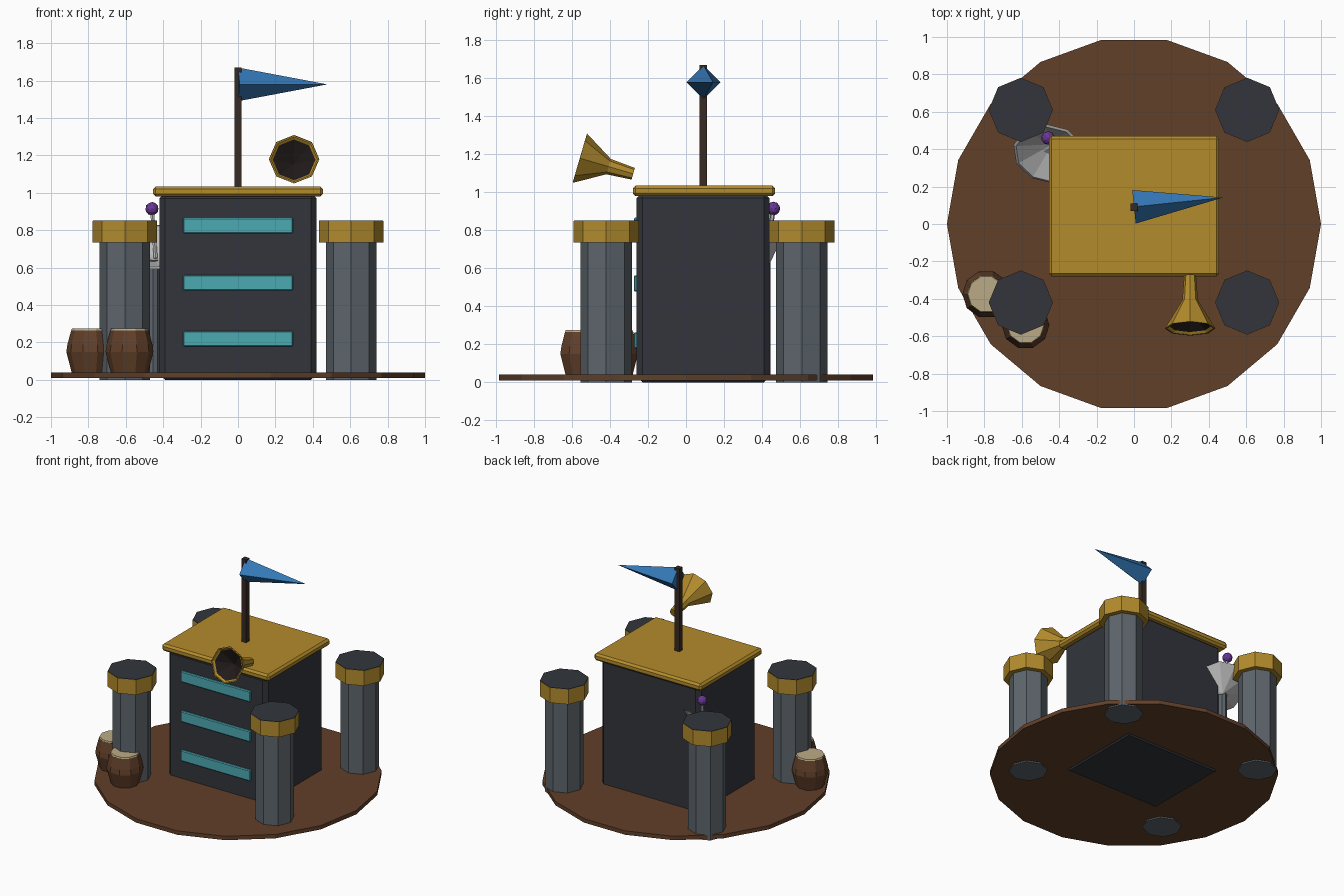
import bpy, bmesh, math
from mathutils import Vector

if "Cube" in bpy.data.objects:
    bpy.data.objects.remove(bpy.data.objects["Cube"])


def material(name, rgb):
    m = bpy.data.materials.new(name)
    m.diffuse_color = (*rgb, 1)
    m.use_nodes = True
    m.node_tree.nodes["Principled BSDF"].inputs["Base Color"].default_value = m.diffuse_color
    return m


WOOD = material("wood", (0.12, 0.05, 0.022))
DARK_WOOD = material("dark_wood", (0.04, 0.024, 0.016))
SLATE = material("slate", (0.032, 0.036, 0.045))
STONE = material("stone", (0.11, 0.13, 0.15))
GOLD = material("gold", (0.45, 0.26, 0.025))
TEAL = material("teal", (0.07, 0.40, 0.45))
BLUE = material("blue", (0.035, 0.19, 0.48))
SKIN = material("drum_skin", (0.50, 0.41, 0.24))
BLACK = material("black", (0.015, 0.011, 0.01))
PURPLE = material("purple", (0.14, 0.04, 0.30))
METAL = material("metal", (0.5, 0.5, 0.5))


def finish(name, bm, mat):
    bmesh.ops.recalc_face_normals(bm, faces=bm.faces)
    me = bpy.data.meshes.new(name)
    bm.to_mesh(me)
    bm.free()
    me.materials.append(mat)
    ob = bpy.data.objects.new(name, me)
    bpy.context.collection.objects.link(ob)
    return ob


def box(name, lo, hi, mat, bevel=0):
    bm = bmesh.new()
    bmesh.ops.create_cube(bm, size=1)
    lo, hi = Vector(lo), Vector(hi)
    for v in bm.verts:
        v.co = (lo + hi) / 2 + v.co * (hi - lo)
    if bevel:
        bmesh.ops.bevel(bm, geom=bm.edges[:], offset=bevel, segments=1,
                        affect='EDGES', profile=0.5)
    return finish(name, bm, mat)


def lathe(name, profile, sides, loc, mat, axis=(0, 0, 1), caps=True):
    """Faceted turned shape from (radius, height) points along an axis."""
    bm = bmesh.new()
    rings = []
    for r, z in profile:
        if r == 0:
            rings.append([bm.verts.new((0, 0, z))] * sides)
        else:
            rings.append([bm.verts.new((r * math.cos(a), r * math.sin(a), z))
                          for a in (2 * math.pi * i / sides for i in range(sides))])
    for a, b in zip(rings, rings[1:]):
        for i in range(sides):
            j = (i + 1) % sides
            bm.faces.new(list(dict.fromkeys((a[i], a[j], b[j], b[i]))))
    if caps:
        for ring in (rings[0], rings[-1]):
            if ring[0] is not ring[1]:
                bm.faces.new(ring)
    ob = finish(name, bm, mat)
    ob.location = loc
    if tuple(axis) != (0, 0, 1):
        ob.rotation_euler = Vector(axis).to_track_quat('Z', 'Y').to_euler()
    return ob


# Round platform and central block with its roof slab
lathe("platform", [(1, 0.01), (1, 0.04)], 18, (0, 0, 0), WOOD)
box("main_block", (-0.42, -0.26, 0), (0.42, 0.44, 1.0), SLATE, 0.03)
box("roof_slab", (-0.455, -0.28, 0.98), (0.455, 0.47, 1.035), GOLD, 0.015)

# Glowing strips on the front
for i, z in enumerate((0.22, 0.52, 0.825)):
    box(f"front_strip_{i}", (-0.295, -0.275, z - 0.042), (0.295, -0.24, z + 0.042), TEAL, 0.006)

# Corner pillars with gold caps and dark tops
for x in (-0.605, 0.605):
    for y in (-0.42, 0.61):
        lathe("pillar_shaft", [(0.135, 0), (0.135, 0.76)], 8, (x, y, 0), STONE)
        lathe("pillar_cap", [(0.172, 0.735), (0.172, 0.85)], 8, (x, y, 0), GOLD)
        lathe("pillar_top", [(0.171, 0.848), (0.171, 0.853)], 8, (x, y, 0), SLATE)

# Flagpole and pennant
box("flagpole", (-0.02, 0.07, 1.02), (0.02, 0.11, 1.67), DARK_WOOD)
lathe("pennant", [(0.09, 0), (0, 0.48)], 4, (0, 0.092, 1.58), BLUE, (0.48, 0.05, 0))

# Horn pointing forward and up, with dark throat
horn_axis = (0, -0.96, 0.28)
lathe("horn", [(0.032, 0), (0.042, 0.135), (0.135, 0.292), (0.125, 0.292), (0.02, 0.17)],
      8, (0.3, -0.278, 1.098), GOLD, horn_axis)
lathe("horn_throat", [(0.134, 0.293), (0, 0.20)], 8, (0.3, -0.278, 1.098),
      BLACK, horn_axis, caps=False)

# Pair of barrel drums
for x, y in ((-0.79, -0.375), (-0.58, -0.54)):
    lathe("drum_body", [(0.098, 0.035), (0.128, 0.15), (0.122, 0.19), (0.102, 0.265)],
          10, (x, y, 0), WOOD)
    lathe("drum_skin", [(0.103, 0.26), (0.098, 0.275)], 10, (x, y, 0), SKIN)

# Dish on a post behind the left side, with a ball on a rod
dish = Vector((-0.45, 0.375, 0.71))
lathe("dish_post", [(0.035, 0.03), (0.035, 0.64)], 8, (-0.455, 0.41, 0), STONE)
lathe("dish", [(0, -0.11), (0.2, 0), (0.185, 0.005), (0, -0.085)], 10, dish, METAL,
      (-0.15, -0.6, 0.78))
tip = Vector((-0.46, 0.46, 0.915))
foot = dish + Vector((0.01, 0.05, -0.06))
lathe("feed_rod", [(0.012, 0), (0.012, (tip - foot).length)], 6, foot, METAL, tip - foot)
bm = bmesh.new()
bmesh.ops.create_icosphere(bm, subdivisions=2, radius=0.036)
finish("feed_ball", bm, PURPLE).location = tip
